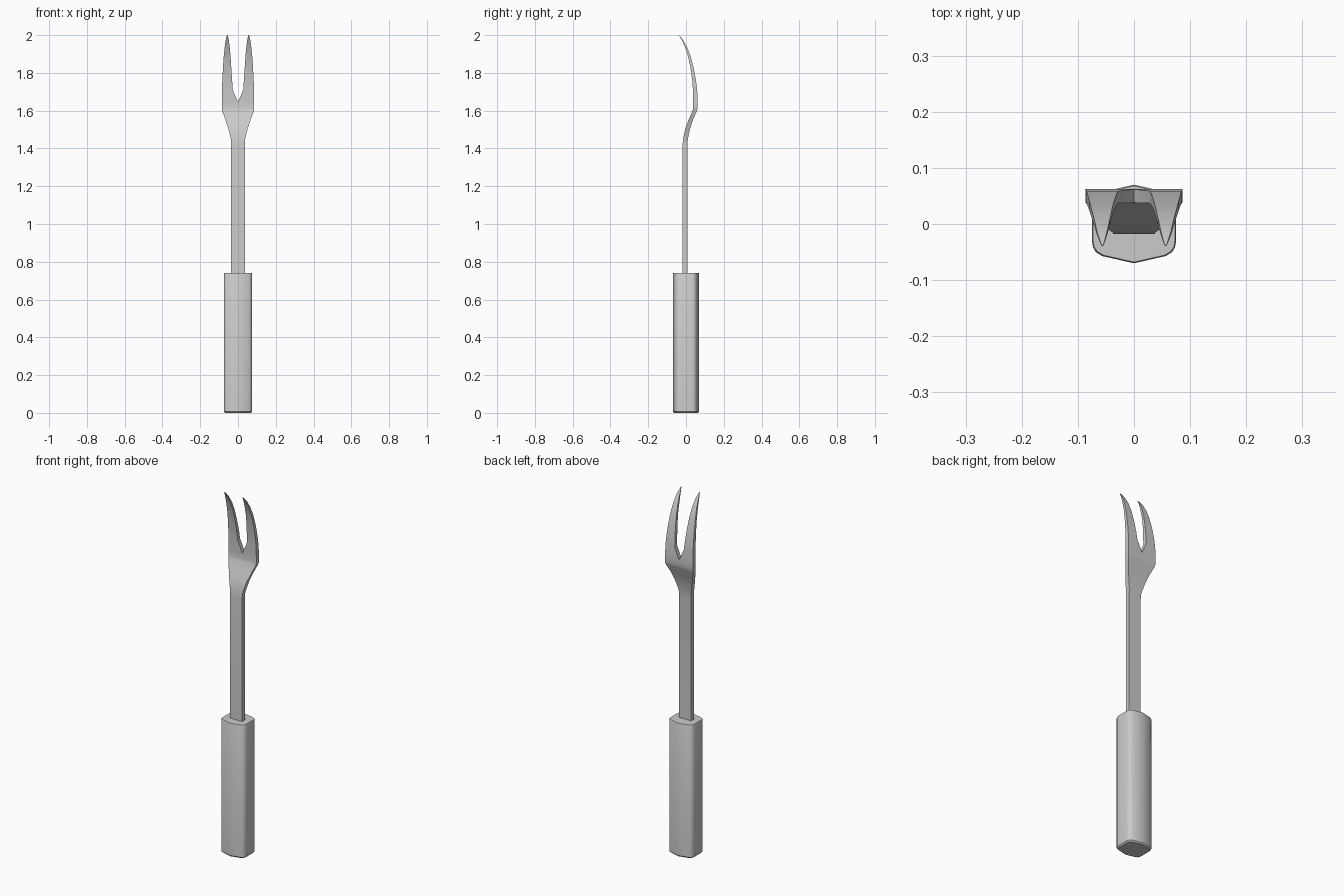
import bpy, bmesh

if "Cube" in bpy.data.objects:
    bpy.data.objects.remove(bpy.data.objects["Cube"])


def loft(name, rings, angle, mirror=False):
    """Skin a list of equal-sized vertex rings and cap both ends."""
    bm = bmesh.new()
    vs = [[bm.verts.new(p) for p in r] for r in rings]
    n = len(vs[0])
    for a, b in zip(vs, vs[1:]):
        for i in range(n):
            j = (i + 1) % n
            bm.faces.new((a[i], a[j], b[j], b[i]))
    bm.faces.new(vs[0][::-1])
    bm.faces.new(vs[-1])
    if mirror:
        # mirror the right half and weld it along the centre plane
        inner = [f for f in bm.faces if all(abs(v.co.x) < 1e-6 for v in f.verts)]
        bmesh.ops.delete(bm, geom=inner, context='FACES')
        bmesh.ops.mirror(bm, geom=bm.verts[:] + bm.edges[:] + bm.faces[:],
                         axis='X', merge_dist=1e-4)
    bmesh.ops.recalc_face_normals(bm, faces=bm.faces[:])
    me = bpy.data.meshes.new(name)
    bm.to_mesh(me)
    bm.free()
    ob = bpy.data.objects.new(name, me)
    bpy.context.collection.objects.link(ob)
    bpy.ops.object.select_all(action='DESELECT')
    ob.select_set(True)
    bpy.context.view_layer.objects.active = ob
    bpy.ops.object.shade_smooth_by_angle(angle=angle)
    return ob


# Handle: bar with shallow ridges front and back and rounded corners
quarter = [(0, .070), (.057, .057), (.068, .050), (.073, .042), (.075, .030)]
right = [(x, -y) for x, y in quarter] + quarter[::-1]
section = right + [(-x, y) for x, y in right[-2:0:-1]]
rings = [[(x * s, y * s, z) for x, y in section]
         for z, s in ((0, .91), (.007, 1), (.735, 1), (.741, .97))]
loft("handle", rings, 0.5)

# Shaft and two-pronged head: z, front y, back y, inner x, outer x
rows = [
    (0.72, -.018, .007, 0, .037),
    (1.42, -.018, .007, 0, .037),
    (1.45, -.015, .010, 0, .038),
    (1.48, -.010, .016, 0, .045),
    (1.51, -.002, .023, 0, .053),
    (1.55, .013, .036, 0, .066),
    (1.60, .035, .058, 0, .084),
    (1.615, .038, .062, 0, .086),
    (1.645, .038, .062, 0, .086),
    (1.71, .037, .059, .028, .085),
    (1.76, .033, .053, .031, .083),
    (1.82, .025, .042, .035, .080),
    (1.88, .013, .027, .039, .076),
    (1.93, -.003, .009, .043, .071),
    (1.97, -.020, -.013, .048, .066),
    (1.99, -.032, -.028, .052, .061),
    (2.00, -.039, -.037, .055, .058),
]
rings = [[(xi, yf, z), (xo, yf, z), (xo, yb, z), (xi, yb, z)]
         for z, yf, yb, xi, xo in rows]
loft("shaft_and_prongs", rings, 0.4, mirror=True)
